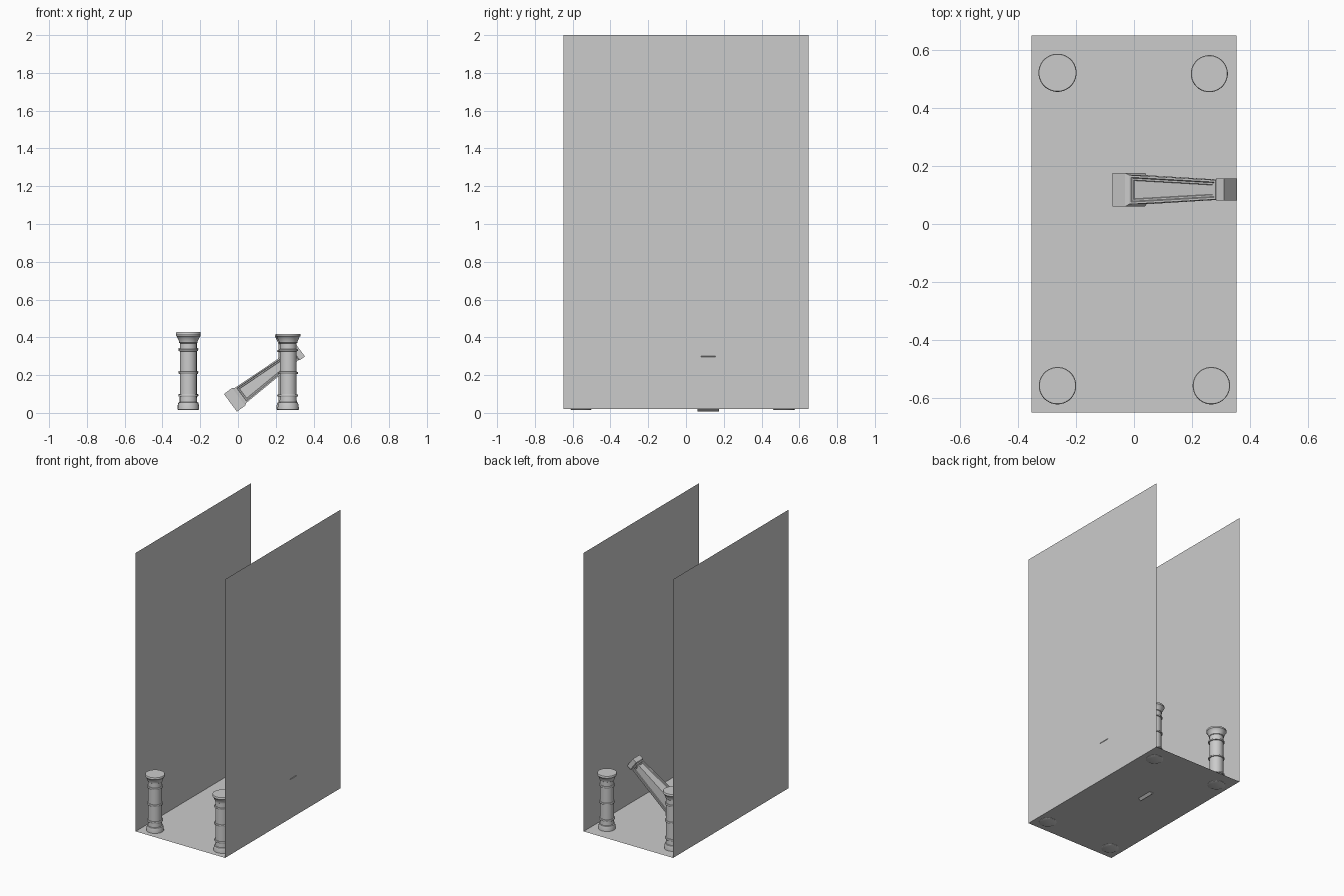
import bpy, bmesh, math
from mathutils import Matrix

if "Cube" in bpy.data.objects:
    bpy.data.objects.remove(bpy.data.objects["Cube"])

W, D, Z0, TOP = 0.352, 0.648, 0.02, 2.0


def add_object(name, bm):
    bmesh.ops.recalc_face_normals(bm, faces=bm.faces)
    me = bpy.data.meshes.new(name)
    bm.to_mesh(me)
    bm.free()
    ob = bpy.data.objects.new(name, me)
    bpy.context.collection.objects.link(ob)
    return ob


def quad(name, pts):
    bm = bmesh.new()
    bm.faces.new([bm.verts.new(p) for p in pts])
    return add_object(name, bm)


def smooth(ob):
    bpy.ops.object.select_all(action='DESELECT')
    ob.select_set(True)
    bpy.context.view_layer.objects.active = ob
    bpy.ops.object.shade_smooth_by_angle(angle=math.radians(35))


def lathe(bm, profile, n):
    """Stack of rings (radius, height), capped at both ends."""
    rings = [[bm.verts.new((r * math.cos(2 * math.pi * (i + .5) / n),
                            r * math.sin(2 * math.pi * (i + .5) / n), z))
              for i in range(n)] for r, z in profile]
    sides = []
    for a, b in zip(rings, rings[1:]):
        sides.append([bm.faces.new((a[i], a[(i + 1) % n], b[(i + 1) % n], b[i]))
                      for i in range(n)])
    bm.faces.new(rings[0][::-1])
    bm.faces.new(rings[-1])
    return sides


# Floor and the two tall side walls (thin sheets)
quad("floor", [(-W, -D, Z0), (W, -D, Z0), (W, D, Z0), (-W, D, Z0)])
for side, name in ((-1, "left_wall"), (1, "right_wall")):
    x = side * W
    quad(name, [(x, -side * D, Z0), (x, side * D, Z0),
                (x, side * D, TOP), (x, -side * D, TOP)])

# Round columns: flared base, banded shaft, flared capital
profile = [(.050, .0), (.057, .003), (.056, .025), (.052, .040), (.046, .042)]
for z in (.078, .199, .320):
    profile += [(.045, z - .006), (.051, z - .005), (.053, z - .002),
                (.053, z + .002), (.051, z + .005), (.045, z + .006)]
profile += [(.045, .357), (.049, .360), (.050, .368), (.056, .380),
            (.062, .393), (.065, .395), (.065, .405), (.063, .408)]
places = {"back_left": (-.263, .520, 1.01), "back_right": (.259, .517, .98),
          "front_left": (-.263, -.556, .99), "front_right": (.266, -.556, .99)}
for name, (x, y, s) in places.items():
    bm = bmesh.new()
    lathe(bm, profile, 32)
    col = add_object(name + "_column", bm)
    col.location = (x, y, .015)
    col.scale = (s, s, s)
    smooth(col)

# Leaning square pillar: base block, tapered panelled shaft, top block
q = math.sqrt(2)
half = [(.058, 0), (.058, .054), (.050, .066), (.033, .424),
        (.038, .430), (.038, .463)]
bm = bmesh.new()
sides = lathe(bm, [(r * q, z) for r, z in half], 4)
bmesh.ops.recalc_face_normals(bm, faces=bm.faces)
shaft = sides[2]
for thickness, depth in ((.007, 0), (.003, -.004), (.006, 0), (.002, -.003)):
    bmesh.ops.inset_individual(bm, faces=shaft, thickness=thickness,
                               depth=depth, use_even_offset=True)
pillar = add_object("leaning_pillar", bm)
pillar.matrix_world = (Matrix.Translation((-.040, .118, .053)) @
                       Matrix.Rotation(math.radians(90 - 36.6), 4, 'Y'))
